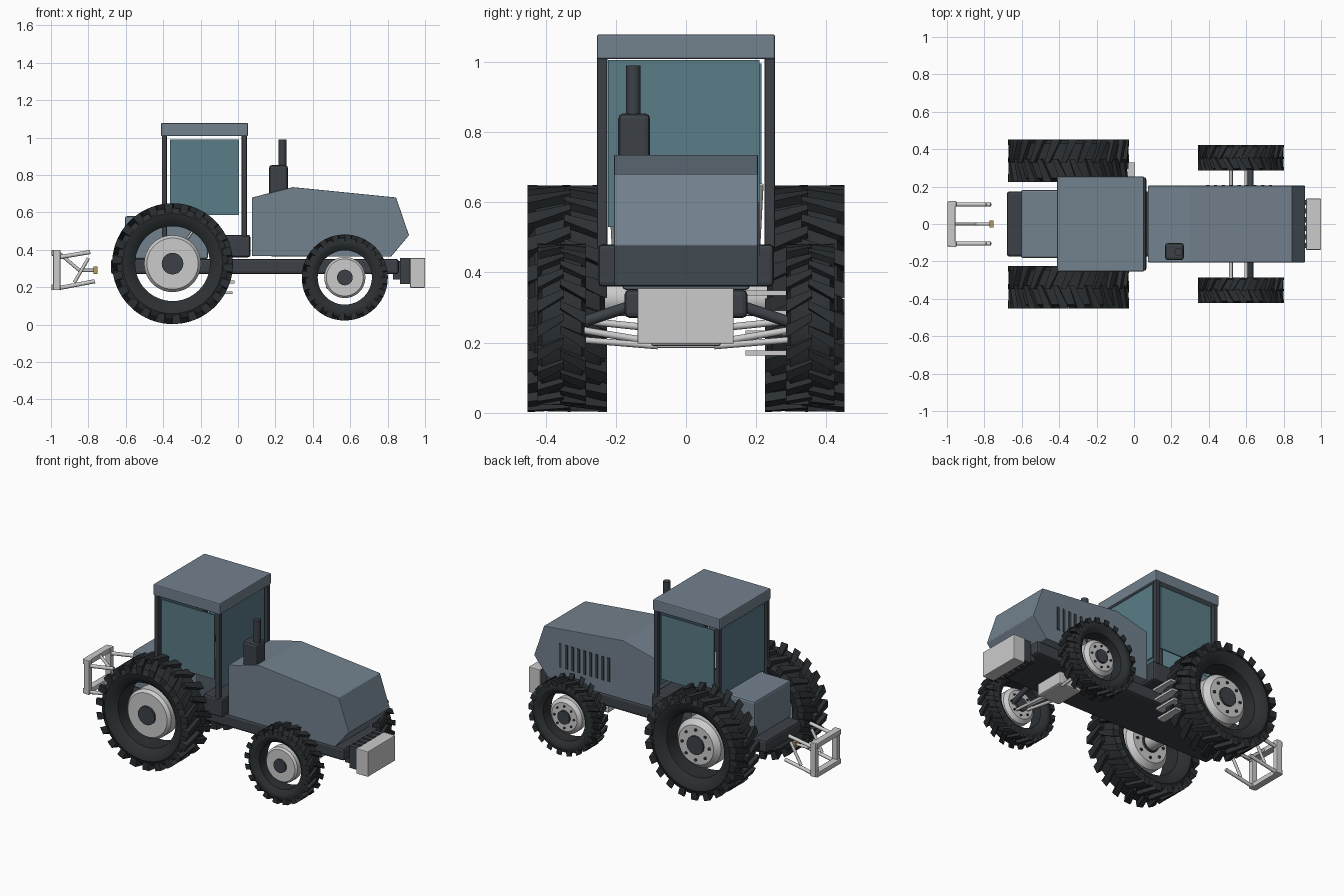
import bpy, bmesh
from math import sin, cos, pi
from mathutils import Vector

if "Cube" in bpy.data.objects:
    bpy.data.objects.remove(bpy.data.objects["Cube"])


def material(name, rgb):
    m = bpy.data.materials.new(name)
    m.diffuse_color = (*rgb, 1)
    m.use_nodes = True
    m.node_tree.nodes["Principled BSDF"].inputs["Base Color"].default_value = m.diffuse_color
    return m


BODY = material("body_blue_grey", (0.17, 0.22, 0.27))
DARK = material("dark_metal", (0.045, 0.053, 0.063))
RUBBER = material("rubber", (0.025, 0.03, 0.033))
GLASS = material("glass", (0.10, 0.20, 0.24))
BRASS = material("brass", (0.45, 0.33, 0.12))


def finish(name, bm, mat=None, bevel=0, smooth=False):
    bmesh.ops.recalc_face_normals(bm, faces=bm.faces)
    me = bpy.data.meshes.new(name)
    bm.to_mesh(me)
    bm.free()
    ob = bpy.data.objects.new(name, me)
    bpy.context.collection.objects.link(ob)
    if mat:
        me.materials.append(mat)
    if bevel:
        b = ob.modifiers.new("bevel", "BEVEL")
        b.width, b.segments = bevel, 2
    if smooth:
        bpy.context.view_layer.objects.active = ob
        ob.select_set(True)
        bpy.ops.object.shade_smooth_by_angle(angle=0.6)
        ob.select_set(False)
    return ob


def add_hexa(bm, pts):
    v = [bm.verts.new(p) for p in pts]
    for f in ((0, 1, 2, 3), (4, 5, 6, 7), (0, 1, 5, 4), (1, 2, 6, 5), (2, 3, 7, 6), (3, 0, 4, 7)):
        bm.faces.new([v[i] for i in f])


def box(name, x, y, z, mat=None, bevel=0):
    bm = bmesh.new()
    add_hexa(bm, [(a, b, c) for c in z for a, b in
                  ((x[0], y[0]), (x[1], y[0]), (x[1], y[1]), (x[0], y[1]))])
    return finish(name, bm, mat, bevel)


def rod(name, a, b, r, mat=None, seg=16):
    a, b = Vector(a), Vector(b)
    bm = bmesh.new()
    bmesh.ops.create_cone(bm, cap_ends=True, segments=seg, radius1=r, radius2=r, depth=(b - a).length)
    rot = (b - a).to_track_quat("Z", "Y").to_matrix()
    for v in bm.verts:
        v.co = rot @ v.co + (a + b) / 2
    return finish(name, bm, mat, smooth=True)


def prism(name, profile, hw, mat, bevel=0):
    """Side profile (x, z) extruded across y."""
    bm = bmesh.new()
    f = bm.faces.new([bm.verts.new((x, -hw, z)) for x, z in profile])
    ext = bmesh.ops.extrude_face_region(bm, geom=[f])
    bmesh.ops.translate(bm, vec=(0, 2 * hw, 0), verts=[g for g in ext["geom"] if isinstance(g, bmesh.types.BMVert)])
    return finish(name, bm, mat, bevel)


def lathe(name, profile, c, mat=None, seg=48):
    """Closed (r, y) profile spun round the y axis at c."""
    bm = bmesh.new()
    rings = [[bm.verts.new((c[0] + r * cos(2 * pi * i / seg), c[1] + y, c[2] + r * sin(2 * pi * i / seg)))
              for r, y in profile] for i in range(seg)]
    n = len(profile)
    for i in range(seg):
        p, q = rings[i], rings[(i + 1) % seg]
        for j in range(n):
            bm.faces.new((p[j], p[(j + 1) % n], q[(j + 1) % n], q[j]))
    return finish(name, bm, mat, smooth=True)


def wheel(name, c, R, hw, r_in, r_hub, lugs):
    # tyre carcass, an open ring around the hub
    rb = R * 0.92
    half = [(r_in, hw * .6), (r_in + (rb - r_in) * .38, hw * .9), (rb * .9, hw * .95), (rb, hw * .82)]
    lathe(name + "_tyre", half + [(r, -y) for r, y in reversed(half)], c, RUBBER)
    # slanted tread lugs in two staggered rows
    bm = bmesh.new()
    step = 2 * pi / lugs
    for s in (-1, 1):
        for i in range(lugs):
            a0 = step * (i + (0.25 if s > 0 else -0.25))
            ends = ((s * hw, a0, .24, R * .85), (s * hw * .85, a0 + .06 * step, .24, R * .86),
                    (-s * hw * .08, a0 + .55 * step, .15, R * .9))
            for (y0, t0, w0, q0), (y1, t1, w1, q1) in zip(ends, ends[1:]):
                pts = []
                for top in (False, True):
                    for y, t, w, q, sg in ((y0, t0, w0, q0, -1), (y0, t0, w0, q0, 1),
                                           (y1, t1, w1, q1, 1), (y1, t1, w1, q1, -1)):
                        r = R if top else q
                        a = t + sg * w * step
                        pts.append((c[0] + r * cos(a), c[1] + y, c[2] + r * sin(a)))
                add_hexa(bm, pts)
    finish(name + "_tread", bm, RUBBER)
    # hub, centre cap and bolts
    d = hw * .55
    bm = bmesh.new()
    bm.free()
    lathe(name + "_hub", [(.001, -d), (r_hub * .9, -d), (r_hub, -d * .7), (r_hub, d * .5),
                          (r_hub * .8, d), (.001, d)], c)
    rod(name + "_cap", (c[0], c[1] - d - .012, c[2]), (c[0], c[1] + d + .012, c[2]), r_hub * .38, DARK, 24)
    for i in range(8):
        a = i * pi / 4
        x, z = c[0] + r_hub * .62 * cos(a), c[2] + r_hub * .62 * sin(a)
        rod(name + "_bolt", (x, c[1] + d - .01, z), (x, c[1] + d + .008, z), r_hub * .06, DARK, 6)


for s, side in ((-1, "right"), (1, "left")):
    wheel("rear_wheel_" + side, (-.35, s * .338, .326), .323, .113, .2, .152, 22)
    wheel("front_wheel_" + side, (.571, s * .354, .252), .23, .069, .145, .11, 20)

# chassis, hood, rear body
box("chassis", (-.68, .86), (-.175, .175), (.27, .352), DARK, .015)
prism("hood", [(.075, .366), (.075, .68), (.294, .735), (.845, .68), (.914, .478), (.818, .363)], .205, BODY, .003)
box("rear_body", (-.605, -.16), (-.182, .182), (.35, .58), BODY, .012)
for i in range(9):
    x = .385 + i * .042
    box("hood_vent", (x, x + .018), (.2, .209), (.45, .6), DARK)

# air cleaner and exhaust
box("air_cleaner", (.166, .267), (-.193, -.102), (.66, .853), DARK, .015)
rod("exhaust_pipe", (.238, -.15, .8), (.238, -.15, .99), .021, DARK, 20)

# cab
box("cab_roof", (-.412, .053), (-.254, .254), (1.008, 1.078), BODY, .006)
box("cab_base", (-.07, .066), (-.25, .25), (.36, .48), DARK, .012)
for s in (-1, 1):
    y = sorted((s * .224, s * .254))
    box("cab_post_front", (.02, .048), y, (.47, 1.02), DARK, .005)
    box("cab_post_rear", (-.407, -.38), y, (.47, 1.02), DARK, .005)
    box("side_window", (-.364, .005), sorted((s * .234, s * .242)), (.585, .99), GLASS)
    rod("lever", (-.27, s * .205, .46), (-.135, s * .215, .65), .006)
    # rear axle halves
    rod("rear_axle", (-.35, 0, .326), (-.35, s * .3, .326), .05)
box("front_window", (.03, .038), (-.222, .21), (.53, 1.005), GLASS)
box("rear_window", (-.397, -.389), (-.215, .215), (.57, .995), GLASS)

# access steps on the left side
for i, z in enumerate((.17, .228, .285, .342)):
    box("step", (-.08 + i * .012, -.03 + i * .012), (.17, .33), (z - .007, z + .007))

# front axle
box("axle_block", (.47, .63), (-.1, .1), (.19, .27), None, .01)
for s in (-1, 1):
    rod("axle_arm", (.622, s * .14, .31), (.622, s * .32, .25), .016, DARK)
    rod("steering_rod", (.518, s * .08, .2), (.518, s * .32, .24), .01)
    rod("track_rod", (.6, s * .08, .19), (.6, s * .32, .21), .009)
    rod("upper_rod", (.518, s * .08, .24), (.518, s * .32, .265), .01)

# front weights
box("front_weight", (.92, 1.0), (-.138, .136), (.197, .356), None, .004)
for i in range(6):
    y = -.115 + i * .046
    box("weight_plate", (.866, .925), (y - .014, y + .014), (.217, .356), DARK)
box("weight_carrier", (.83, .88), (-.12, .12), (.24, .34), DARK)

# rear hitch frame
for s in (-1, 1):
    box("hitch_post", (-.988, -.95), (s * .108 - .016, s * .108 + .016), (.185, .4), None, .004)
    rod("hitch_upper_arm", (-.96, s * .105, .36), (-.79, s * .105, .388), .011)
    rod("hitch_lower_arm", (-.96, s * .105, .195), (-.765, s * .105, .232), .011)
    rod("hitch_strut", (-.875, s * .105, .225), (-.8, s * .105, .355), .009)
box("hitch_top_bar", (-.998, -.955), (-.12, .12), (.368, .4), None, .004)
box("hitch_bottom_bar", (-.998, -.955), (-.12, .12), (.185, .215), None, .004)
rod("hitch_centre_link", (-.96, 0, .385), (-.85, 0, .292), .009)
rod("hitch_centre_pin", (-.855, 0, .29), (-.75, 0, .29), .009)
box("hitch_tip", (-.773, -.752), (-.02, .02), (.27, .31), BRASS)
